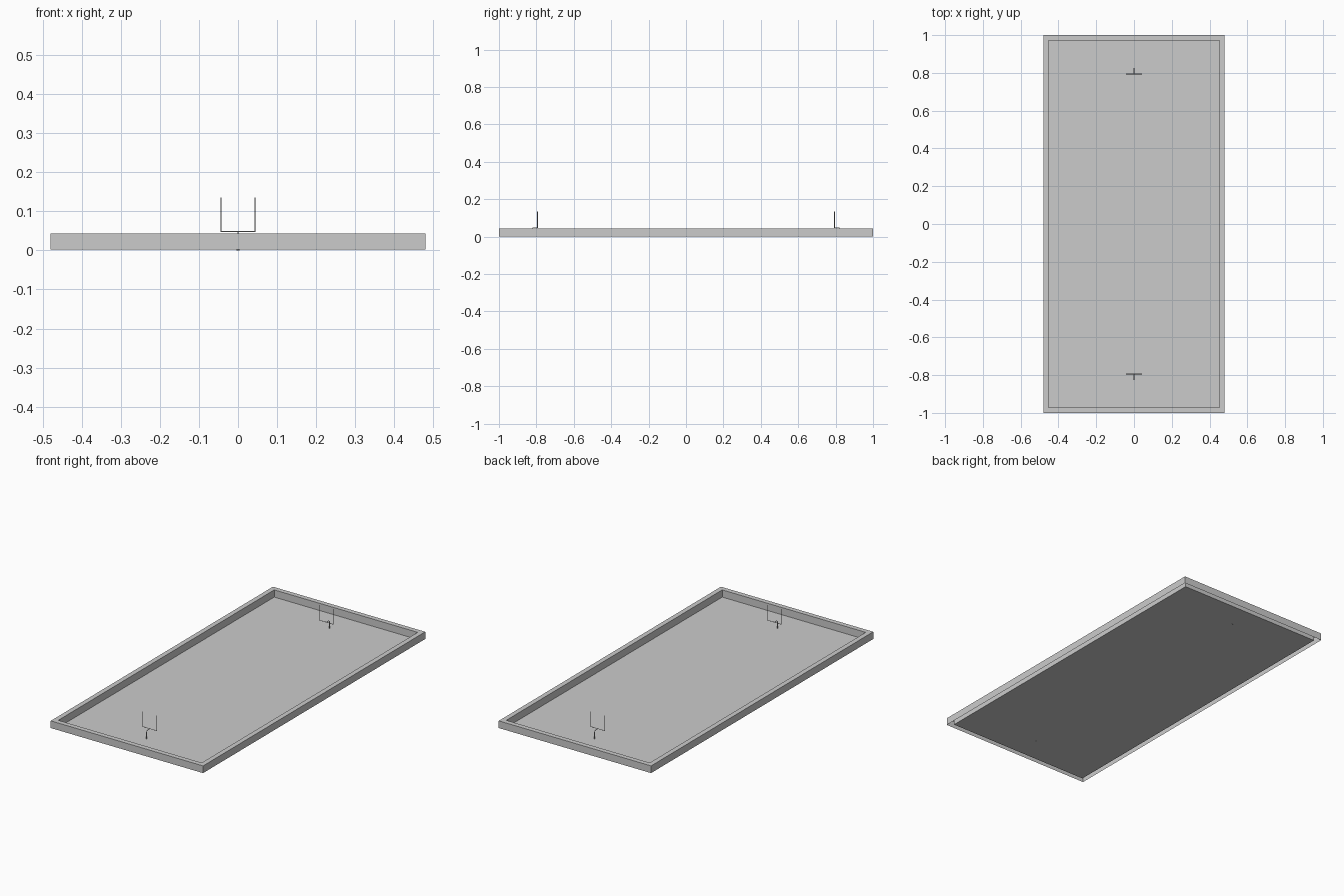
import bpy, bmesh

if "Cube" in bpy.data.objects:
    bpy.data.objects.remove(bpy.data.objects["Cube"])

X, Y = 0.48, 1.0        # outer half sizes
RIM = 0.028             # rim width
Z0, Z1 = 0.002, 0.043   # floor and rim heights


def mesh_object(name, bm):
    bmesh.ops.recalc_face_normals(bm, faces=bm.faces)
    me = bpy.data.meshes.new(name)
    bm.to_mesh(me)
    bm.free()
    ob = bpy.data.objects.new(name, me)
    bpy.context.collection.objects.link(ob)
    return ob


def tube(name, points, radius):
    """Thin round bar along a path, converted to a smooth mesh."""
    cu = bpy.data.curves.new(name, 'CURVE')
    cu.dimensions = '3D'
    cu.bevel_depth = radius
    cu.bevel_resolution = 2
    cu.use_fill_caps = True
    sp = cu.splines.new('POLY')
    sp.points.add(len(points) - 1)
    for p, co in zip(sp.points, points):
        p.co = (*co, 1)
    ob = bpy.data.objects.new(name, cu)
    bpy.context.collection.objects.link(ob)
    bpy.ops.object.select_all(action='DESELECT')
    ob.select_set(True)
    bpy.context.view_layer.objects.active = ob
    bpy.ops.object.convert(target='MESH')
    bpy.ops.object.shade_smooth_by_angle()
    return ob


# Tray frame: outer wall, rim top and inner wall, with a hollow underside
bm = bmesh.new()
rings = []
for inset, z in ((0, Z0), (0, Z1), (RIM, Z1), (RIM, Z0)):
    rings.append([bm.verts.new((sx * (X - inset), sy * (Y - inset), z))
                  for sx, sy in ((-1, -1), (1, -1), (1, 1), (-1, 1))])
for a, b in zip(rings, rings[1:]):
    for i in range(4):
        j = (i + 1) % 4
        bm.faces.new((a[i], a[j], b[j], b[i]))
# Playing field sheet closes the inner wall
bm.faces.new(rings[-1])
mesh_object("field_tray", bm)

# Goal posts at both ends
BAR_Z, TOP_Z, HALF = 0.048, 0.135, 0.043
for s, end in ((-1, "front"), (1, "back")):
    base, bar = s * 0.824, s * 0.794
    tube(end + "_post_pad", [(0, base, 0), (0, base, 0.018)], 0.0036)
    tube(end + "_gooseneck", [
        (0, base, 0.01), (0, base, 0.036), (0, base - s * 0.002, 0.042),
        (0, base - s * 0.006, 0.0465), (0, base - s * 0.012, BAR_Z), (0, bar, BAR_Z)], 0.0018)
    tube(end + "_crossbar", [(-HALF, bar, BAR_Z), (HALF, bar, BAR_Z)], 0.0015)
    for sx, side in ((-1, "left"), (1, "right")):
        tube(f"{end}_{side}_upright",
             [(sx * HALF, bar, BAR_Z - 0.001), (sx * HALF, bar, TOP_Z)], 0.0014)
